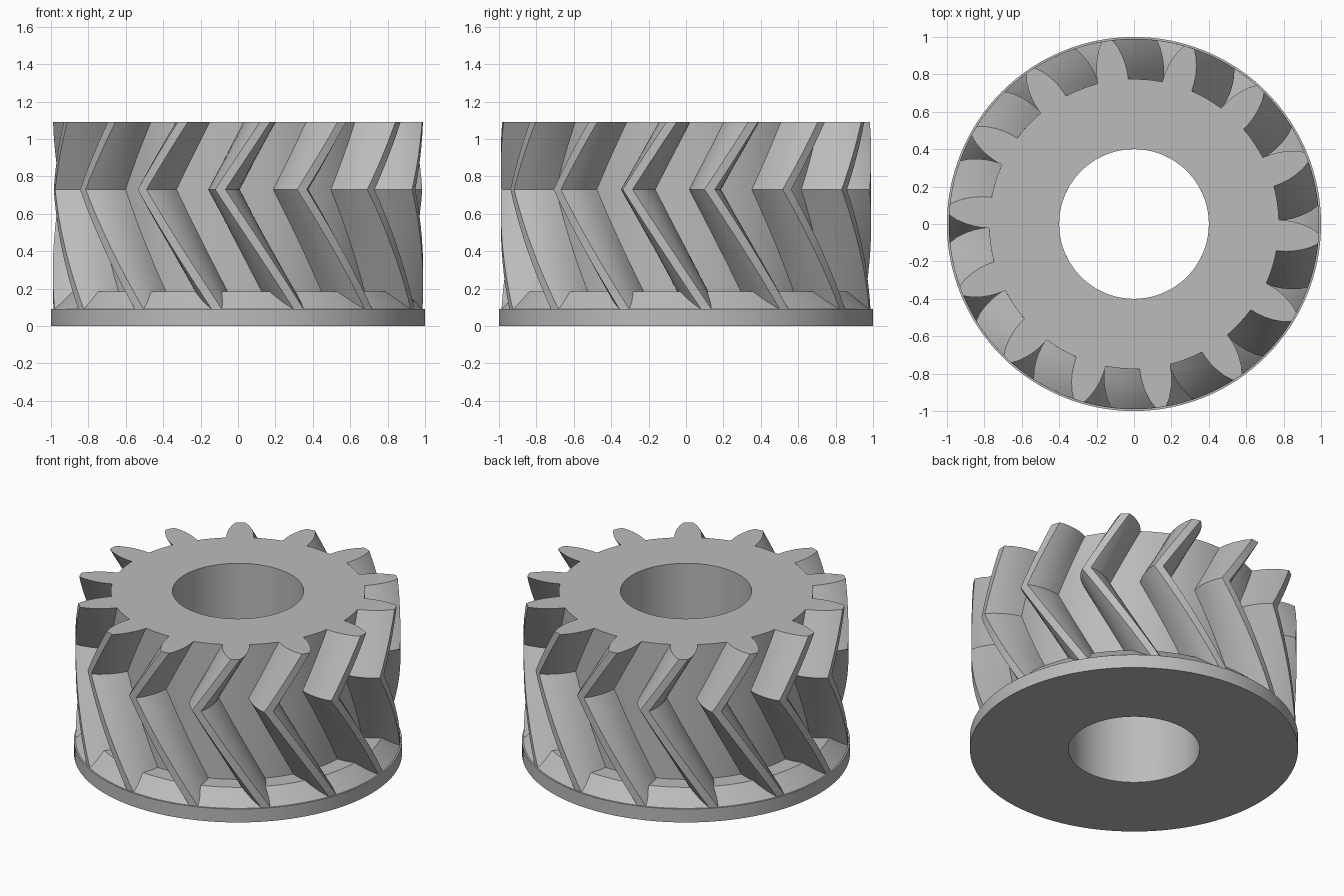
import bpy
import bmesh
from math import radians, cos, sin, pi

cube = bpy.data.objects.get("Cube")
if cube:
    bpy.data.objects.remove(cube, do_unlink=True)

TEETH = 14
PITCH = 360 / TEETH
BORE = 0.4
TOP, APEX, LOW, FLANGE_TOP = 1.09, 0.73, 0.085, 0.185
TWIST = 38.5          # degrees of helix per unit of height
START = -95.5         # angle of one tooth at the apex of the herringbone

steel = bpy.data.materials.new("steel_grey")
steel.use_nodes = True
grey = (0.5, 0.5, 0.5, 1)
steel.diffuse_color = grey
steel.node_tree.nodes["Principled BSDF"].inputs["Base Color"].default_value = grey


def finish(bm, name):
    """Turn a bmesh into a smooth shaded object with sharp creases."""
    bmesh.ops.recalc_face_normals(bm, faces=bm.faces)
    mesh = bpy.data.meshes.new(name)
    bm.to_mesh(mesh)
    bm.free()
    mesh.materials.append(steel)
    obj = bpy.data.objects.new(name, mesh)
    bpy.context.collection.objects.link(obj)
    bpy.ops.object.select_all(action='DESELECT')
    obj.select_set(True)
    bpy.context.view_layer.objects.active = obj
    bpy.ops.object.shade_smooth_by_angle(angle=radians(25))
    return obj


def ring(bm, points, z, turn=0):
    return [bm.verts.new((r * cos(radians(a + turn)), r * sin(radians(a + turn)), z))
            for r, a in points]


def bridge(bm, lower, upper):
    n = len(lower)
    for i in range(n):
        j = (i + 1) % n
        bm.faces.new((lower[i], lower[j], upper[j], upper[i]))


# Tooth outline as (radius, half angle), from root to tip
flank = [(0.775, 6.1), (0.82, 5.75), (0.86, 5.2), (0.9, 4.4), (0.95, 3.1), (0.99, 1.6)]
tooth = [(r, -a) for r, a in flank] + [(0.99, 0)] + [(r, a) for r, a in reversed(flank)]
gap = PITCH - 2 * flank[0][1]
tooth += [(flank[0][0], flank[0][1] + gap * k / 4) for k in (1, 2, 3)]
outline = [(r, a + PITCH * t) for t in range(TEETH) for r, a in tooth]

# Herringbone gear: the outline is twisted one way, then the other
bm = bmesh.new()
levels = [LOW + (APEX - LOW) * k / 10 for k in range(11)]
levels += [APEX + (TOP - APEX) * k / 6 for k in range(1, 7)]
rings = [ring(bm, outline, z, START + TWIST * abs(z - APEX)) for z in levels]
for lower, upper in zip(rings, rings[1:]):
    bridge(bm, lower, upper)

# Top face and bore wall of the gear
bore_points = [(BORE, a) for r, a in outline]
turn = START + TWIST * (TOP - APEX)
bore_top = ring(bm, bore_points, TOP, turn)
bore_low = ring(bm, bore_points, FLANGE_TOP, turn)
bridge(bm, rings[-1], bore_top)
bridge(bm, bore_top, bore_low)
finish(bm, "herringbone_gear")

# Base flange with a chamfered shoulder, revolved from its section
bm = bmesh.new()
section = [(BORE, 0), (1, 0), (1, 0.09), (0.99, 0.09), (0.89, FLANGE_TOP), (BORE, FLANGE_TOP)]
circle = [360 * k / 128 for k in range(128)]
loops = [ring(bm, [(r, a) for a in circle], z) for r, z in section]
for i, loop in enumerate(loops):
    bridge(bm, loop, loops[(i + 1) % len(loops)])
finish(bm, "base_flange")
